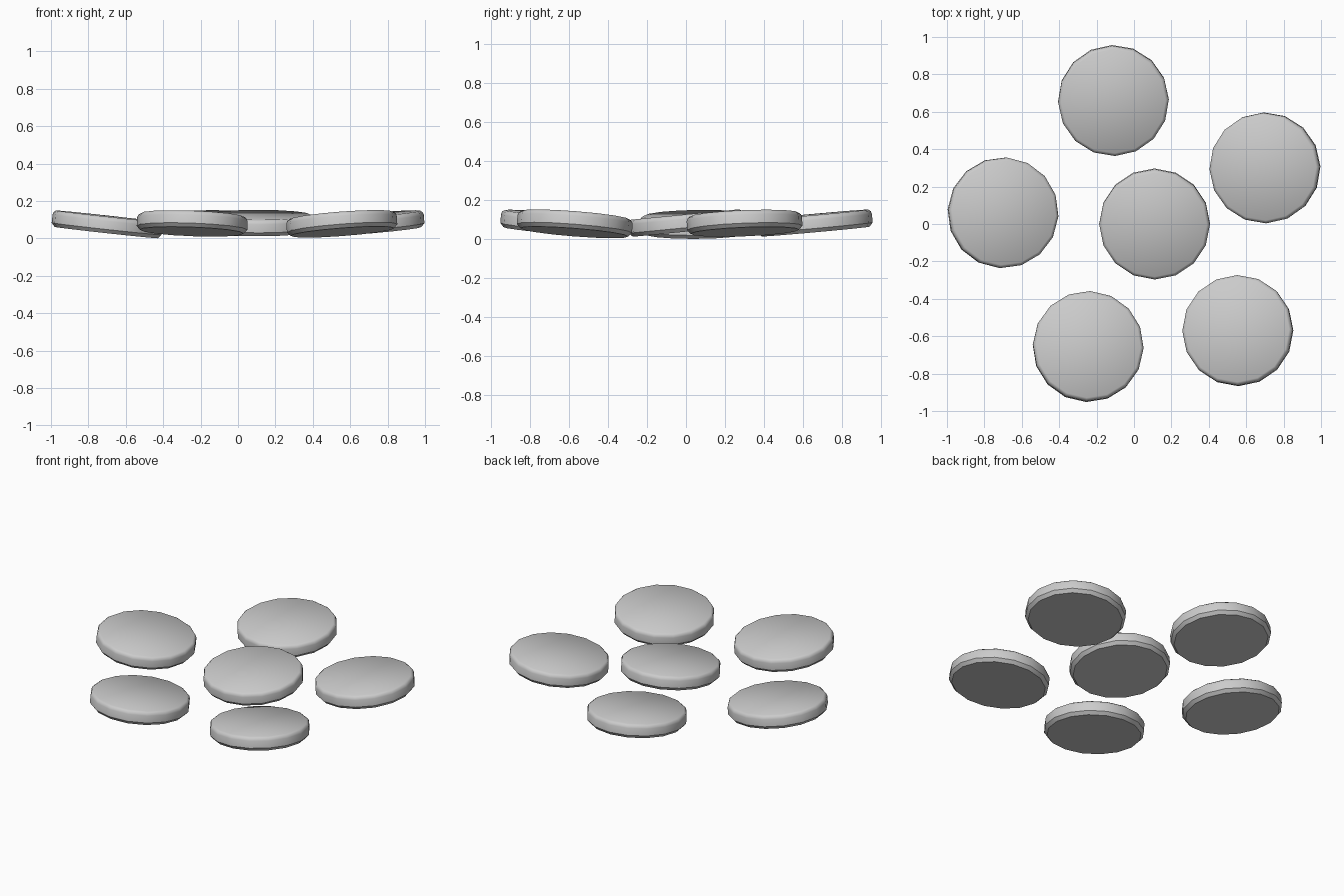
import bpy, bmesh
from math import radians, cos, sin, pi
from mathutils import Vector, Matrix

if "Cube" in bpy.data.objects:
    bpy.data.objects.remove(bpy.data.objects["Cube"])

SIDES = 16
# disc profile (radius, height), bottom to top
PROFILE = [(0.278, 0.0), (0.296, 0.02), (0.296, 0.065), (0.291, 0.079), (0.279, 0.088)]

# name, x, y, direction of the raised edge (deg), tilt (deg), spin (deg), base height
DISCS = [
    ("back_disc", -0.11, 0.66, 98, 5.2, 1.5, 0.038),
    ("right_disc", 0.70, 0.30, 25, 5.3, 1.5, 0.037),
    ("centre_disc", 0.11, 0.0, 90, 5.5, 0, 0.038),
    ("left_disc", -0.70, 0.06, 174, 6.3, -3.5, 0.031),
    ("front_left_disc", -0.245, -0.655, 247, 5.5, -2, 0.036),
    ("front_right_disc", 0.555, -0.57, 314, 6.2, 0.5, 0.034),
]


def make_disc(name, x, y, up_dir, tilt, spin, z):
    bm = bmesh.new()
    rings = [[bm.verts.new((r * cos(2 * pi * i / SIDES), r * sin(2 * pi * i / SIDES), h))
              for i in range(SIDES)] for r, h in PROFILE]
    # rim
    for a, b in zip(rings, rings[1:]):
        for i in range(SIDES):
            j = (i + 1) % SIDES
            bm.faces.new((a[i], a[j], b[j], b[i]))
    # flat bottom and top
    bm.faces.new(rings[0][::-1])
    bm.faces.new(rings[-1])
    # tilt so that the edge facing up_dir is raised
    d = radians(up_dir)
    axis = Vector((sin(d), -cos(d), 0))
    centre = Matrix.Translation((0, 0, 0.044))
    bm.transform(Matrix.Translation((x, y, z)) @ centre
                 @ Matrix.Rotation(radians(tilt), 4, axis)
                 @ Matrix.Rotation(radians(spin), 4, 'Z') @ centre.inverted())
    mesh = bpy.data.meshes.new(name)
    bm.to_mesh(mesh)
    bm.free()
    ob = bpy.data.objects.new(name, mesh)
    bpy.context.collection.objects.link(ob)
    bpy.ops.object.select_all(action='DESELECT')
    ob.select_set(True)
    bpy.context.view_layer.objects.active = ob
    bpy.ops.object.shade_smooth_by_angle(angle=radians(40))


for disc in DISCS:
    make_disc(*disc)
